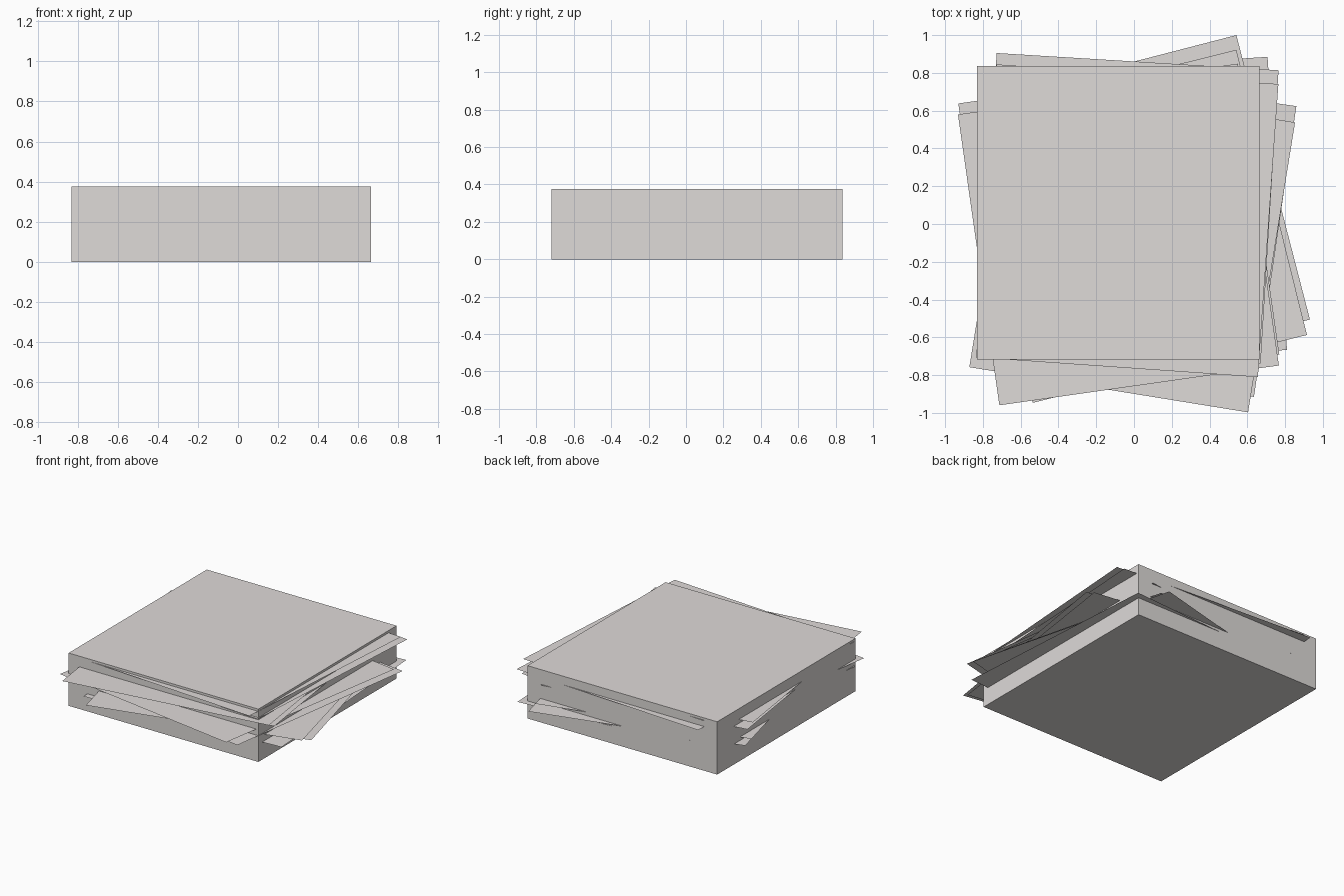
import bpy, bmesh, math
from mathutils import Vector, Matrix

if "Cube" in bpy.data.objects:
    bpy.data.objects.remove(bpy.data.objects["Cube"])

W, D, H = 1.495, 1.555, 0.376      # paper width, depth and stack height

paper = bpy.data.materials.new("pale_warm_grey_paper")
paper.diffuse_color = (0.735, 0.705, 0.692, 1)
paper.use_nodes = True
paper.node_tree.nodes["Principled BSDF"].inputs["Base Color"].default_value = paper.diffuse_color


def make(name, bm):
    mesh = bpy.data.meshes.new(name)
    bm.to_mesh(mesh)
    bm.free()
    mesh.materials.append(paper)
    ob = bpy.data.objects.new(name, mesh)
    bpy.context.collection.objects.link(ob)
    return ob


# Solid paper stack
bm = bmesh.new()
bmesh.ops.create_cube(bm, size=1)
bmesh.ops.scale(bm, vec=(W, D, H), verts=bm.verts)
stack = make("paper_stack", bm)
stack.location = (-0.084, 0.059, H / 2)


# Loose flat sheet, placed by one of its corners (sx, sy = which corner)
def sheet(i, sx, sy, x, y, angle, z):
    bm = bmesh.new()
    bmesh.ops.create_grid(bm, x_segments=1, y_segments=1, size=0.5)
    bmesh.ops.scale(bm, vec=(W, D, 1), verts=bm.verts)
    ob = make(f"loose_sheet_{i}", bm)
    turn = Matrix.Rotation(math.radians(angle), 3, 'Z')
    corner = turn @ Vector((sx * W / 2, sy * D / 2, 0))
    ob.location = Vector((x, y, z)) - corner
    ob.rotation_euler.z = math.radians(angle)


# Sheets sticking out of the stack, from low to high
sheets = [
    (1, 1, 0.707, 0.885, 3.8, 0.125),
    (1, 1, 0.542, 1.0, 14.5, 0.145),
    (1, 1, 0.542, 0.922, 13.9, 0.17),
    (1, -1, 0.635, -0.915, -8.3, 0.187),
    (1, -1, 0.604, -0.997, -9.2, 0.23),
    (-1, 1, -0.93, 0.638, 8.1, 0.272),
    (-1, 1, -0.932, 0.58, 8.1, 0.30),
    (-1, 1, -0.727, 0.905, -3.5, 0.315),
    (-1, 1, -0.727, 0.845, -4.0, 0.36),
]
for i, s in enumerate(sheets, 1):
    sheet(i, *s)
